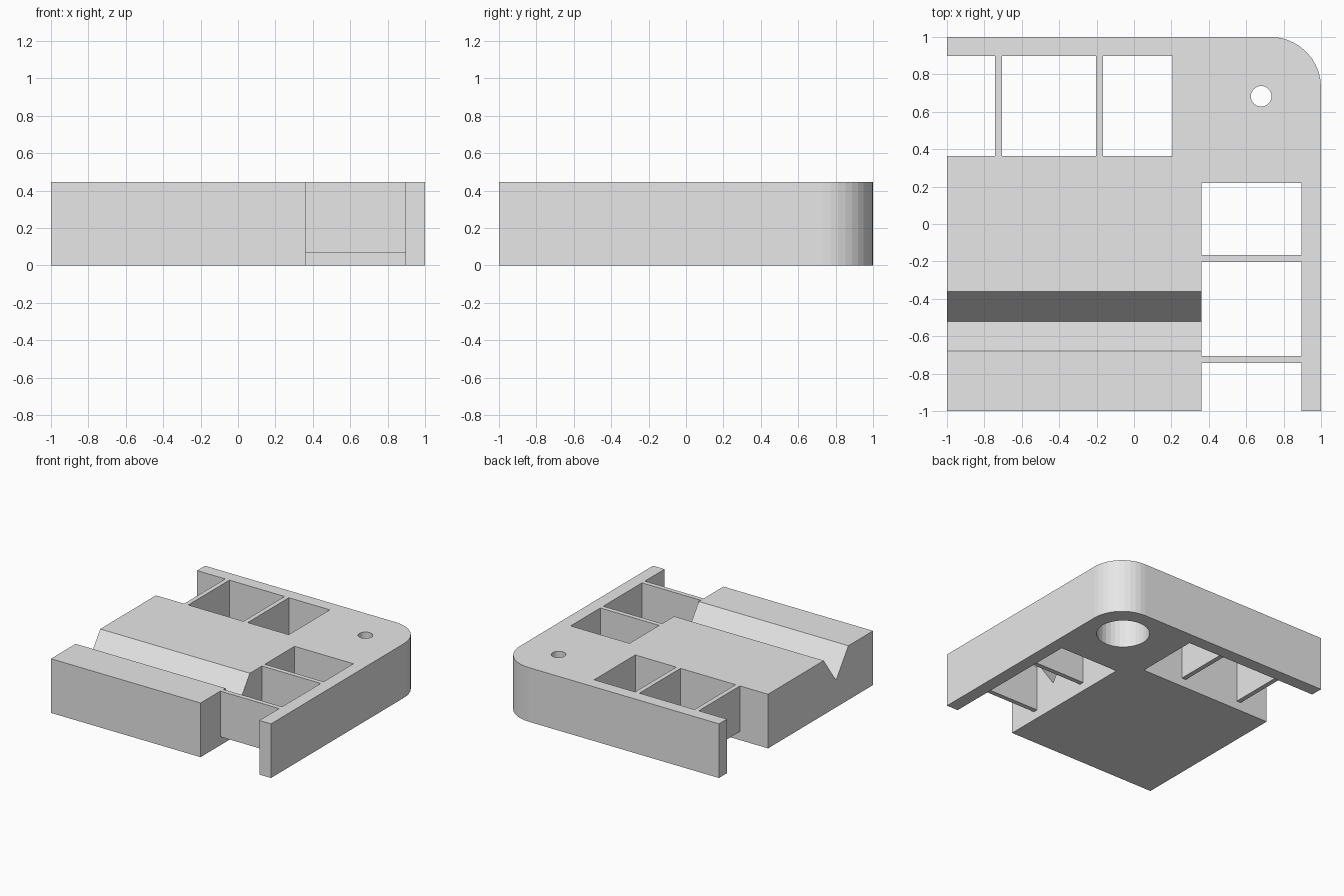
import bpy, bmesh, math
from mathutils import Vector

if "Cube" in bpy.data.objects:
    bpy.data.objects.remove(bpy.data.objects["Cube"])

H = 0.445          # overall height
RIB_BASE = 0.07    # underside of the thin ribs

grey = bpy.data.materials.new("plain grey")
grey.diffuse_color = (0.8, 0.8, 0.8, 1)
grey.use_nodes = True
grey.node_tree.nodes["Principled BSDF"].inputs["Base Color"].default_value = grey.diffuse_color


def prism(name, base, sweep):
    """Closed solid made by sweeping a flat polygon along a vector."""
    bm = bmesh.new()
    face = bm.faces.new([bm.verts.new(p) for p in base])
    ext = bmesh.ops.extrude_face_region(bm, geom=[face], use_keep_orig=True)
    moved = [g for g in ext["geom"] if isinstance(g, bmesh.types.BMVert)]
    bmesh.ops.translate(bm, verts=moved, vec=Vector(sweep))
    bmesh.ops.recalc_face_normals(bm, faces=bm.faces)
    mesh = bpy.data.meshes.new(name)
    bm.to_mesh(mesh)
    bm.free()
    mesh.materials.append(grey)
    obj = bpy.data.objects.new(name, mesh)
    bpy.context.collection.objects.link(obj)
    return obj


def box(name, x0, x1, y0, y1, z0, z1):
    base = [(x0, y0, z0), (x1, y0, z0), (x1, y1, z0), (x0, y1, z0)]
    return prism(name, base, (0, 0, z1 - z0))


def cylinder(name, x, y, r, z0, z1, n=32):
    base = [(x + r * math.cos(math.tau * i / n), y + r * math.sin(math.tau * i / n), z0)
            for i in range(n)]
    return prism(name, base, (0, 0, z1 - z0))


def cut(target, cutter):
    cutter.hide_render = True
    cutter.hide_viewport = True
    mod = target.modifiers.new(cutter.name, "BOOLEAN")
    mod.operation = "DIFFERENCE"
    mod.solver = "EXACT"
    mod.object = cutter


# Body: square block, rounded corner pad and two outer walls in one outline
R = 0.27
corner = [(1 - R + R * math.cos(math.pi / 2 * i / 10), 1 - R + R * math.sin(math.pi / 2 * i / 10))
          for i in range(11)]
outline = [(-1, -1), (0.36, -1), (0.36, 0.22), (0.895, 0.22), (0.895, -1), (1, -1)]
outline += corner
outline += [(-1, 1), (-1, 0.897), (0.207, 0.897), (0.207, 0.363), (-1, 0.363)]
body = prism("clamp_body", [(x, y, 0) for x, y in outline], (0, 0, H))

# V groove across the block
groove = prism("groove_cutter",
               [(-1.1, -0.36 + 0.16, H + 0.2225), (-1.1, -0.52, H / 2), (-1.1, -0.68 - 0.16, H + 0.2225)],
               (1.6, 0, 0))
cut(body, groove)

# Small through hole with a wide recess from below
cut(body, cylinder("bolt_hole_cutter", 0.68, 0.683, 0.055, -0.1, H + 0.1))
cut(body, cylinder("bolt_recess_cutter", 0.68, 0.683, 0.2, -0.1, 0.3))

# Thin ribs tying the outer walls to the block
for i, p in enumerate((-0.185, -0.725)):
    box(f"right_rib_{i + 1}", 0.36, 0.895, p - 0.019, p + 0.019, RIB_BASE, H)
    box(f"back_rib_{i + 1}", p - 0.019, p + 0.019, 0.363, 0.897, RIB_BASE, H)
